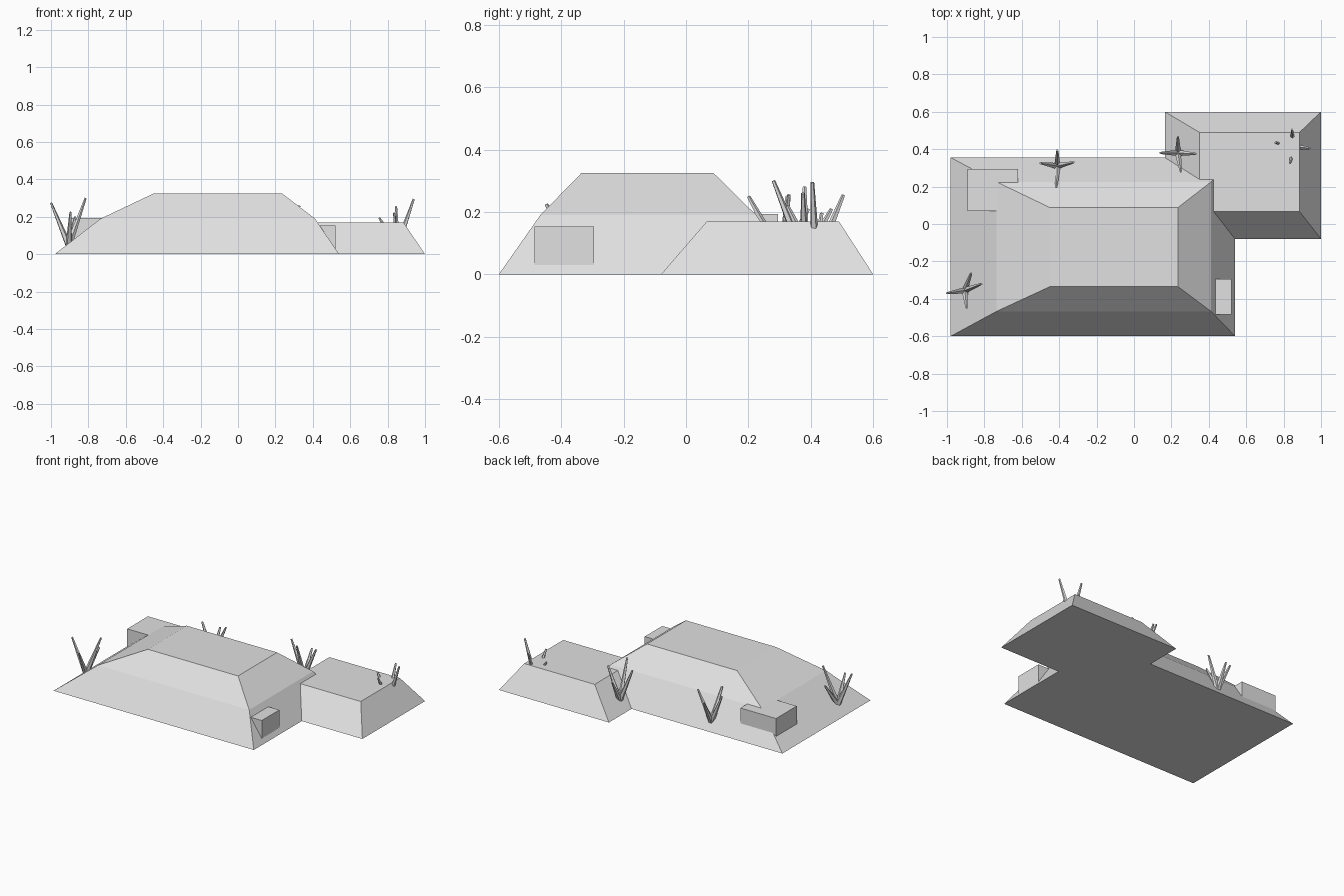
import bpy, bmesh
from mathutils import Vector

if "Cube" in bpy.data.objects:
    bpy.data.objects.remove(bpy.data.objects["Cube"])

grey = bpy.data.materials.new("pale_grey")
grey.diffuse_color = (0.75, 0.75, 0.75, 1)
grey.use_nodes = True
grey.node_tree.nodes["Principled BSDF"].inputs["Base Color"].default_value = grey.diffuse_color


def finish(name, bm):
    bmesh.ops.recalc_face_normals(bm, faces=bm.faces[:])
    mesh = bpy.data.meshes.new(name)
    bm.to_mesh(mesh)
    bm.free()
    mesh.materials.append(grey)
    obj = bpy.data.objects.new(name, mesh)
    bpy.context.collection.objects.link(obj)
    return obj


def stacked(name, levels):
    """Solid through rectangles given as (x0, x1, y0, y1, z), bottom to top."""
    bm = bmesh.new()
    rings = [[bm.verts.new(p) for p in
              ((x0, y0, z), (x1, y0, z), (x1, y1, z), (x0, y1, z))]
             for x0, x1, y0, y1, z in levels]
    for a, b in zip(rings, rings[1:]):
        for i in range(4):
            j = (i + 1) % 4
            bm.faces.new((a[i], a[j], b[j], b[i]))
    bm.faces.new(rings[0])
    bm.faces.new(rings[-1])
    return finish(name, bm)


def tuft(name, base, tips):
    """Splayed tapered blades growing from one point."""
    bm = bmesh.new()
    base = Vector(base)
    for tip in tips:
        axis = Vector(tip) - base
        made = bmesh.ops.create_cone(bm, cap_ends=True, segments=5, radius1=0.018,
                                     radius2=0.006, depth=axis.length)["verts"]
        turn = axis.to_track_quat('Z', 'Y')
        for v in made:
            v.co = turn @ v.co + base + axis / 2
    return finish(name, bm)


# Earth mounds
stacked("main_mound", [(-0.98, 0.54, -0.60, 0.355, 0),
                       (-0.735, 0.412, -0.467, 0.225, 0.19),
                       (-0.45, 0.235, -0.335, 0.088, 0.325)])
stacked("side_mound", [(0.165, 1.0, -0.08, 0.60, 0),
                       (0.35, 0.885, 0.067, 0.49, 0.17)])

# Boxes set into the slopes
stacked("right_box", [(0.38, 0.52, -0.485, -0.295, z) for z in (0.027, 0.153)])
stacked("back_box", [(-0.89, -0.62, 0.07, 0.295, z) for z in (0.07, 0.193)])

# Grass tufts
tuft("front_left_tuft", (-0.905, -0.355, 0.045),
     [(-1.0, -0.37, 0.275), (-0.815, -0.32, 0.30), (-0.87, -0.262, 0.20), (-0.895, -0.448, 0.225)])
tuft("back_tuft", (-0.41, 0.31, 0.05),
     [(-0.50, 0.325, 0.25), (-0.322, 0.33, 0.255), (-0.41, 0.393, 0.21), (-0.415, 0.20, 0.25)])
tuft("corner_tuft", (0.235, 0.38, 0.05),
     [(0.14, 0.38, 0.28), (0.33, 0.375, 0.26), (0.25, 0.28, 0.30), (0.235, 0.467, 0.21)])
tuft("side_mound_tuft", (0.85, 0.415, 0.035),
     [(0.94, 0.405, 0.295), (0.845, 0.505, 0.255), (0.835, 0.325, 0.22), (0.755, 0.435, 0.195)])
